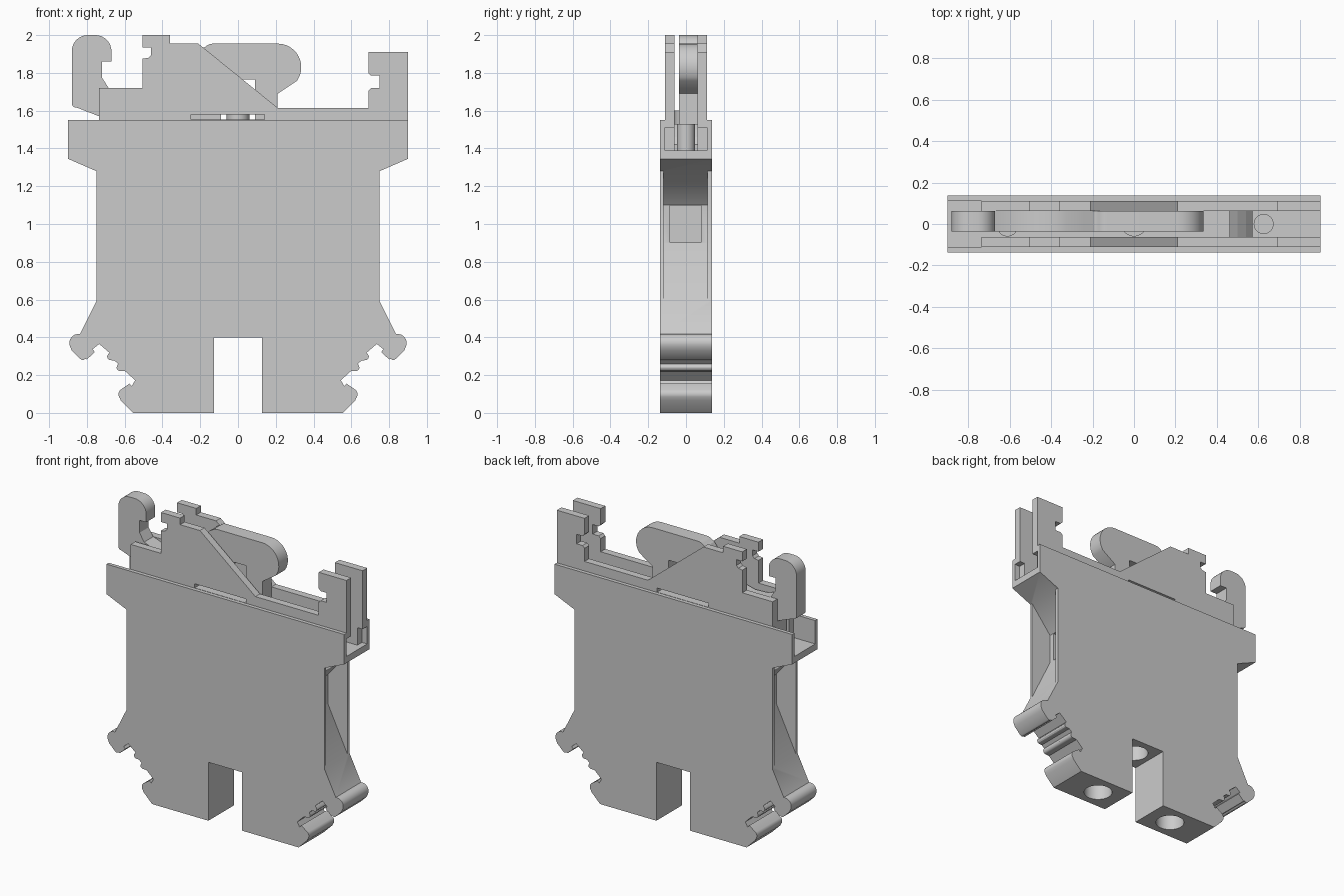
import bpy, bmesh
from math import cos, sin, radians


def arc(cx, cz, r, a0, a1, n=8):
    return [(cx + r * cos(radians(a0 + (a1 - a0) * i / n)),
             cz + r * sin(radians(a0 + (a1 - a0) * i / n))) for i in range(n + 1)]


def prism(name, pts, y0, y1):
    """Extrude an x-z outline from y0 to y1."""
    bm = bmesh.new()
    face = bm.faces.new([bm.verts.new((x, y0, z)) for x, z in pts])
    new = bmesh.ops.extrude_face_region(bm, geom=[face])["geom"]
    bmesh.ops.translate(bm, vec=(0, y1 - y0, 0),
                        verts=[v for v in new if isinstance(v, bmesh.types.BMVert)])
    bmesh.ops.recalc_face_normals(bm, faces=bm.faces[:])
    me = bpy.data.meshes.new(name)
    bm.to_mesh(me)
    bm.free()
    ob = bpy.data.objects.new(name, me)
    bpy.context.collection.objects.link(ob)
    return ob


def box(name, x0, x1, y0, y1, z0, z1):
    return prism(name, [(x0, z0), (x1, z0), (x1, z1), (x0, z1)], y0, y1)


def cylinder(name, x, y, r, z0, z1):
    bpy.ops.mesh.primitive_cylinder_add(vertices=32, radius=r, depth=z1 - z0,
                                        location=(x, y, (z0 + z1) / 2))
    ob = bpy.context.object
    ob.name = name
    return ob


def cut(ob, cutter):
    m = ob.modifiers.new("cut", "BOOLEAN")
    m.operation, m.solver, m.object = "DIFFERENCE", "EXACT", cutter
    bpy.context.view_layer.objects.active = ob
    bpy.ops.object.modifier_apply(modifier=m.name)
    bpy.data.objects.remove(cutter, do_unlink=True)


def smooth(ob):
    bpy.ops.object.select_all(action="DESELECT")
    ob.select_set(True)
    bpy.context.view_layer.objects.active = ob
    bpy.ops.object.shade_smooth_by_angle(angle=radians(30))


def flip(pts):
    return [(-x, z) for x, z in reversed(pts)]


# Housing outline: right half with rail clip foot, mirrored to the left
half = [(0.128, 0.4), (0.128, 0), (0.555, 0), (0.62, 0.065)]
half += arc(0.6, 0.098, 0.033, -40, 45, 5)
half += [(0.575, 0.155), (0.562, 0.142), (0.545, 0.172), (0.595, 0.22), (0.615, 0.222)]
half += arc(0.625, 0.24, 0.018, -90, 30, 4)
half += [(0.635, 0.26), (0.655, 0.278)]
half += arc(0.675, 0.297, 0.018, -90, 40, 4)
half += [(0.68, 0.318), (0.735, 0.365), (0.77, 0.337), (0.758, 0.322), (0.8, 0.283)]
half += arc(0.822, 0.298, 0.018, -140, -45, 3)
half += [(0.88, 0.33)] + arc(0.845, 0.37, 0.048, -25, 100, 8)
half += [(0.835, 0.42), (0.75, 0.59), (0.75, 1.28), (0.9, 1.345), (0.9, 1.55)]
housing = prism("housing", half + flip(half), -0.137, 0.137)

# Top channel, open at both ends
cut(housing, box("channel", -1, 1, -0.112, 0.112, 1.39, 1.7))

# Wire funnels on both ends, each with a deeper entry
funnel = [(0.78, 0.59), (0.78, 1.28), (0.75, 1.28), (0.6, 1.1), (0.6, 0.9), (0.75, 0.59)]
for pts in (funnel, flip(funnel)):
    cut(housing, prism("funnel", pts, -0.12, 0.115))
for s in (-1, 1):
    cut(housing, box("entry", min(s * 0.35, s * 0.65), max(s * 0.35, s * 0.65),
                     -0.085, 0.08, 0.902, 1.098))

# Round holes in the feet and the slot roof
for x, z in ((-0.3, 0), (0.3, 0), (0, 0.4)):
    cut(housing, cylinder("bore", x, 0, 0.09, z - 0.05, z + 0.4))
smooth(housing)

# Twin guide plates with latch notches and a window
plate = [(-0.735, 1.385), (-0.735, 1.72), (-0.505, 1.72), (-0.505, 1.875), (-0.475, 1.88),
         (-0.46, 1.895), (-0.46, 1.935), (-0.505, 1.935), (-0.505, 2.0), (-0.36, 2.0),
         (-0.36, 1.955), (-0.21, 1.955), (0.21, 1.615), (0.69, 1.615), (0.69, 1.705),
         (0.705, 1.72), (0.75, 1.72), (0.75, 1.785), (0.705, 1.785), (0.69, 1.8),
         (0.69, 1.91), (0.9, 1.91), (0.9, 1.51), (0.86, 1.51), (0.86, 1.385)]
for name, y0, y1 in (("front_guide_plate", -0.112, -0.062), ("back_guide_plate", 0.062, 0.112)):
    ob = prism(name, plate, y0, y1)
    cut(ob, box("window", -0.25, 0.14, y0 - 0.05, y1 + 0.05, 1.552, 1.58))

# Lever: hooked left end, dipped middle, rounded right handle
lever = [(-0.735, 1.39), (-0.735, 1.57), (-0.85, 1.615)] + arc(-0.855, 1.64, 0.025, 240, 180, 4)
lever += arc(-0.795, 1.915, 0.085, 180, 90) + arc(-0.755, 1.915, 0.085, 90, 0)
lever += [(-0.67, 1.86), (-0.72, 1.86), (-0.72, 1.775), (-0.685, 1.72), (-0.6, 1.69),
          (-0.5, 1.685), (-0.4, 1.71), (-0.31, 1.77), (-0.24, 1.86), (-0.19, 1.93)]
lever += arc(-0.13, 1.89, 0.065, 135, 90, 4) + arc(0.21, 1.83, 0.125, 90, -35, 12)
lever += [(0.21, 1.69), (0.21, 1.39), (0.09, 1.39), (0.09, 1.765), (0.0, 1.765),
          (-0.09, 1.68), (-0.09, 1.39)]
smooth(prism("lever", lever, -0.037, 0.0615))

# Screws in the channel
for name, x, y, r, top in (("centre_screw", 0, 0, 0.06, 1.6), ("right_screw", 0.625, 0, 0.048, 1.53),
                           ("left_screw", -0.61, -0.01, 0.05, 1.6)):
    smooth(cylinder(name, x, y, r, 1.385, top))

# Stepped contact beside the right screw
prism("contact_step", [(0.46, 1.385), (0.57, 1.385), (0.57, 1.42), (0.54, 1.46),
                       (0.5, 1.5), (0.46, 1.53)], -0.062, 0.062)
